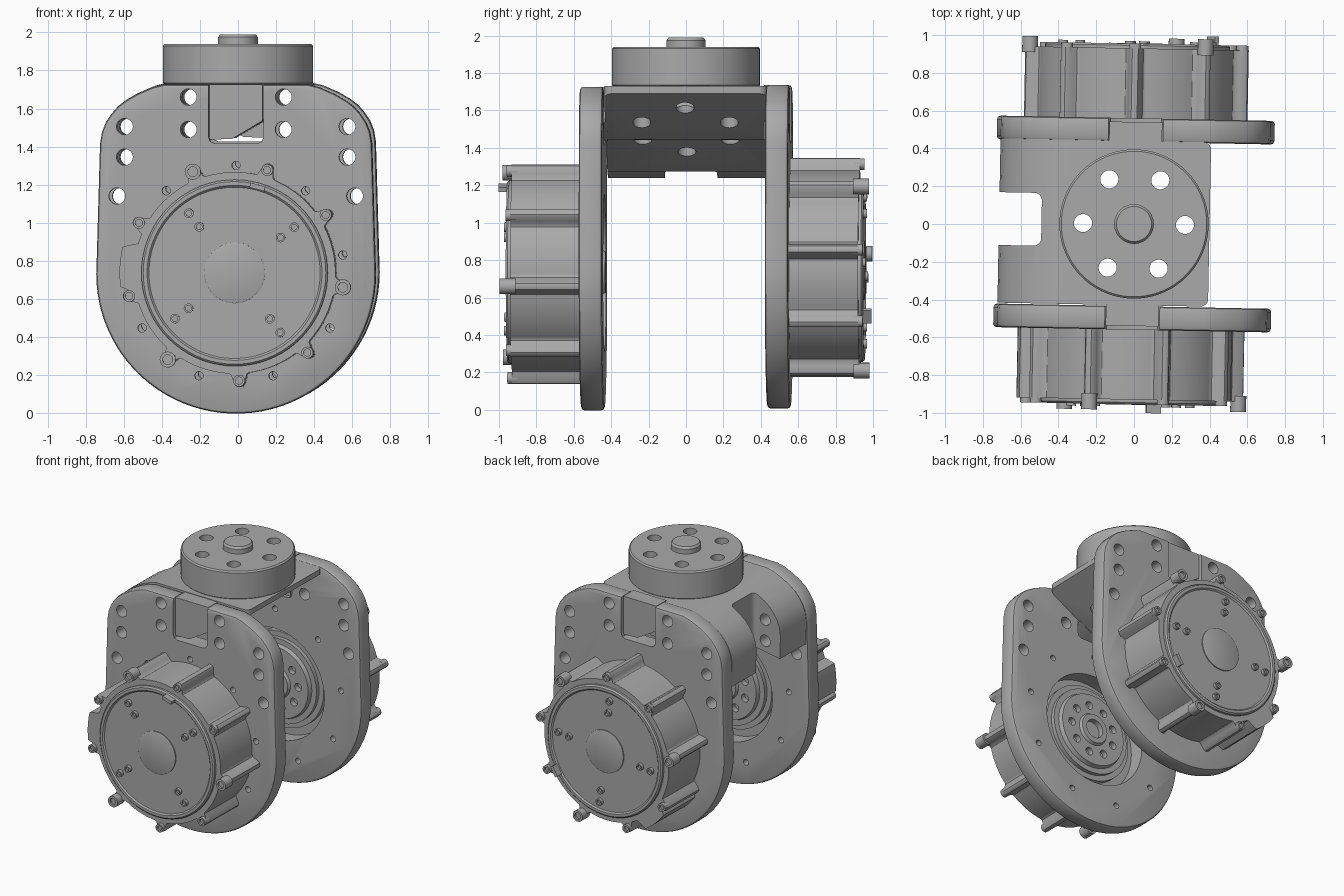
import bpy, bmesh
from math import sin, cos, pi, radians, exp, hypot
from mathutils import Matrix

if "Cube" in bpy.data.objects:
    bpy.data.objects.remove(bpy.data.objects["Cube"])

metal = bpy.data.materials.new("grey_metal")
metal.use_nodes = True
GREY = (0.4, 0.4, 0.4, 1)
metal.diffuse_color = GREY
metal.node_tree.nodes["Principled BSDF"].inputs["Base Color"].default_value = GREY

YAW = Matrix.Rotation(radians(-1.1), 4, 'Z')     # whole assembly sits slightly turned
UPRIGHT = Matrix.Rotation(-pi / 2, 4, 'X')       # turns depth into height


def polar(r, deg, cx=0, cz=0):
    return cx + r * cos(radians(deg)), cz + r * sin(radians(deg))


def circle(r, cx=0, cz=0, n=32):
    return [polar(r, 360 * i / n, cx, cz) for i in range(n)]


def finish(name, bm, matrix):
    bmesh.ops.recalc_face_normals(bm, faces=bm.faces)
    me = bpy.data.meshes.new(name)
    bm.to_mesh(me)
    bm.free()
    me.transform(matrix)
    me.materials.append(metal)
    ob = bpy.data.objects.new(name, me)
    bpy.context.collection.objects.link(ob)
    return ob


def prism(name, pts, d0, d1, matrix=Matrix(), round_x=None, bevel=0):
    """Extrude an x-z outline towards the front, from depth d0 to d1."""
    bm = bmesh.new()
    face = bm.faces.new([bm.verts.new((x, -d0, z)) for x, z in pts])
    ext = bmesh.ops.extrude_face_region(bm, geom=[face])
    moved = [v for v in ext["geom"] if isinstance(v, bmesh.types.BMVert)]
    bmesh.ops.translate(bm, verts=moved, vec=(0, d0 - d1, 0))
    if round_x is not None:                      # round the upright corners at one x
        edges = [e for e in bm.edges if all(abs(v.co.x - round_x) < 0.001 for v in e.verts)
                 and abs(e.verts[0].co.y - e.verts[1].co.y) < 0.001]
        bmesh.ops.bevel(bm, geom=edges, offset=0.04, segments=5, profile=0.5, affect='EDGES')
    if bevel:
        edges = [e for e in bm.edges if abs(e.verts[0].co.y - e.verts[1].co.y) < 0.001]
        bmesh.ops.bevel(bm, geom=edges, offset=bevel, segments=2, profile=0.5, affect='EDGES')
    return finish(name, bm, matrix)


def lathe(name, profile, matrix=Matrix(), steps=72):
    """Spin (radius, depth) points about the front axis."""
    bm = bmesh.new()
    verts = [bm.verts.new((r, -d, 0)) for r, d in profile]
    edges = [bm.edges.new(p) for p in zip(verts, verts[1:])]
    bmesh.ops.spin(bm, geom=verts + edges, cent=(0, 0, 0), axis=(0, 1, 0),
                   angle=2 * pi, steps=steps, use_merge=False)
    bmesh.ops.remove_doubles(bm, verts=bm.verts, dist=0.0001)
    return finish(name, bm, matrix)


def cut(ob, cutters):
    for c in cutters:
        mod = ob.modifiers.new("cut", 'BOOLEAN')
        mod.operation, mod.solver, mod.object = 'DIFFERENCE', 'EXACT', c
        c.hide_render = True
    bpy.context.view_layer.update()
    ev = ob.evaluated_get(bpy.context.evaluated_depsgraph_get())
    me = bpy.data.meshes.new_from_object(ev)
    ob.modifiers.clear()
    ob.data = me


def screw(name, r, base, top, x, z, matrix):
    """Socket-head screw."""
    profile = [(0, base), (r, base), (r, top), (r * .6, top), (r * .6, top - .015), (0, top - .015)]
    lathe(name, profile, matrix @ Matrix.Translation((x, 0, z)), 20)


# Side plate outline: flat top, rounded shoulders, half-round bottom
shoulder = [(.38, 1.73), (.44, 1.715), (.52, 1.68), (.58, 1.645), (.62, 1.615),
            (.655, 1.575), (.685, 1.53), (.705, 1.48), (.715, 1.42)]
mirrored = [(-x, z) for x, z in reversed(shoulder)]
bottom = [polar(.735, 4 - a, 0, .735) for a in range(0, 189, 4)]
plate_outline = shoulder + bottom + mirrored

# Cutters
cutters = []


def cutter(*args, **kw):
    cutters.append(prism("cutter", *args, **kw))
    return cutters[-1]


bolt_spots = [(.25, 1.66), (.25, 1.49), (.585, 1.505), (.585, 1.345), (.625, 1.14)]
bolt_holes = [cutter(circle(.043, s * x, z, 24), -.8, .8, YAW)
              for x, z in bolt_spots for s in (-1, 1)]
top_holes = [cutter(circle(.048, *polar(.27, 60 * k), 24), 1, 2.2, YAW @ UPRIGHT)
             for k in range(6)]

# Bracket: curved shell that thins to a flat lip on one side
underside = [(-.71, 1.24), (-.49, 1.275), (-.14, 1.44), (-.02, 1.445), (.4, 1.69)]
bracket = prism("bracket", underside + [(.4, 1.73)] + mirrored[::-1][::-1][::-1], -.44, .43,
                YAW, round_x=.4)
notch = cutter([(-1, 1), (-.49, 1), (-.49, 2), (-1, 2)], -.155, .125, YAW, round_x=-.49)
bracket_bolts = [h for h, (x, z) in zip(bolt_holes[::2], bolt_spots) if z > 1.3]
cut(bracket, [notch] + bracket_bolts + [bolt_holes[1]] + top_holes)

# Turntable flange with centre boss
flange = lathe("top_flange", [(0, 1.725), (.385, 1.725), (.395, 1.735), (.395, 1.93),
                              (.385, 1.94), (0, 1.94)], YAW @ UPRIGHT)
cut(flange, top_holes)
lathe("top_boss", [(0, 1.93), (.105, 1.93), (.105, 1.975), (.093, 1.99), (0, 1.99)],
      YAW @ UPRIGHT, 48)


def body_radius(deg):
    """Motor housing: nine filleted lugs and a connector bulge."""
    off = (deg - 32.4 + 20) % 40 - 20
    r = .53 + .07 * exp(-(off / 3.6) ** 4)
    bulge = abs((deg - 177 + 180) % 360 - 180)
    return max(r, .53 + .075 * min(1, max(0, (14 - bulge) / 4)))


def build_side(label, turn, lift, spin):
    side = YAW @ Matrix.Rotation(turn, 4, 'Z') @ Matrix.Translation((0, 0, lift))

    # Side plate with top slot, bolt holes and motor opening
    plate = prism(label + "_side_plate", plate_outline, .435, .56, side, bevel=.018)
    slot = [(.145, 1.8), (.145, 1.455), (.135, 1.43), (.11, 1.42)]
    slot += [(-x, z) for x, z in reversed(slot)]
    holes = [cutter(slot, .3, .7, side), cutter(circle(.42, 0, .735, 72), .3, .7, side)]
    holes += [cutter(circle(.022, *polar(.57, 10 + 40 * k, 0, .735), 16), .3, .7, side)
              for k in range(9)]
    cut(plate, bolt_holes + holes)
    prism(label + "_slot_tongue", [(-.14, 1.44), (-.02, 1.445), (.14, 1.54), (.14, 1.73),
                                   (-.14, 1.73)], .42, .54, side)

    # Motor housing
    axis = side @ Matrix.Translation((0, 0, .74)) @ Matrix.Rotation(-radians(spin), 4, 'Y')
    outline = [polar(body_radius(a), a) for a in range(360)]
    prism(label + "_motor_housing", outline, .55, .93, axis)
    lathe(label + "_motor_cap", [(0, .92), (.49, .92), (.49, .945), (.48, .955), (.46, .955),
                                 (.45, .945), (.16, .945), (.16, .953), (.15, .957), (0, .957)], axis)

    # Output hub seen through the opening
    hub = lathe(label + "_output_hub", [(0, .56), (.36, .56), (.36, .51), (.32, .51), (.32, .48),
                                        (.28, .48), (.27, .45), (.12, .45), (.11, .43), (.07, .43),
                                        (.07, .47), (0, .47)], axis)
    cut(hub, [cutter(circle(.03, *polar(.185, 40 * k), 16), .4, .49, axis) for k in range(9)])

    # Lug screws, every third one large, and paired cap screws
    for k in range(9):
        big = k % 3 == 2
        x, z = polar(.575 if big else .567, 32.4 + 40 * k)
        screw(label + "_lug_screw", .042 if big else .031, .9, .985 if big else .955, x, z, axis)
    for k in range(4):
        for r in (.305, .395):
            screw(label + "_cap_screw", .025, .93, .968, *polar(r, 37.5 + 90 * k), axis)

    # Index tab on the cap rim
    tab = Matrix.Rotation(radians(15), 4, 'Y')
    prism(label + "_index_tab", [(-.04, .455), (.04, .455), (.04, .48), (-.04, .48)],
          .93, 1.0, axis @ tab)


build_side("front", 0, -.004, 0)
build_side("back", pi, .006, 136.5)

for c in cutters:
    bpy.data.objects.remove(c)

# Smooth curved faces, keep hard edges crisp
for ob in bpy.context.collection.objects:
    if ob.type == 'MESH' and ob.data.materials and ob.data.materials[0] == metal:
        ob.data.shade_smooth()
        ob.data.set_sharp_from_angle(angle=radians(32))
